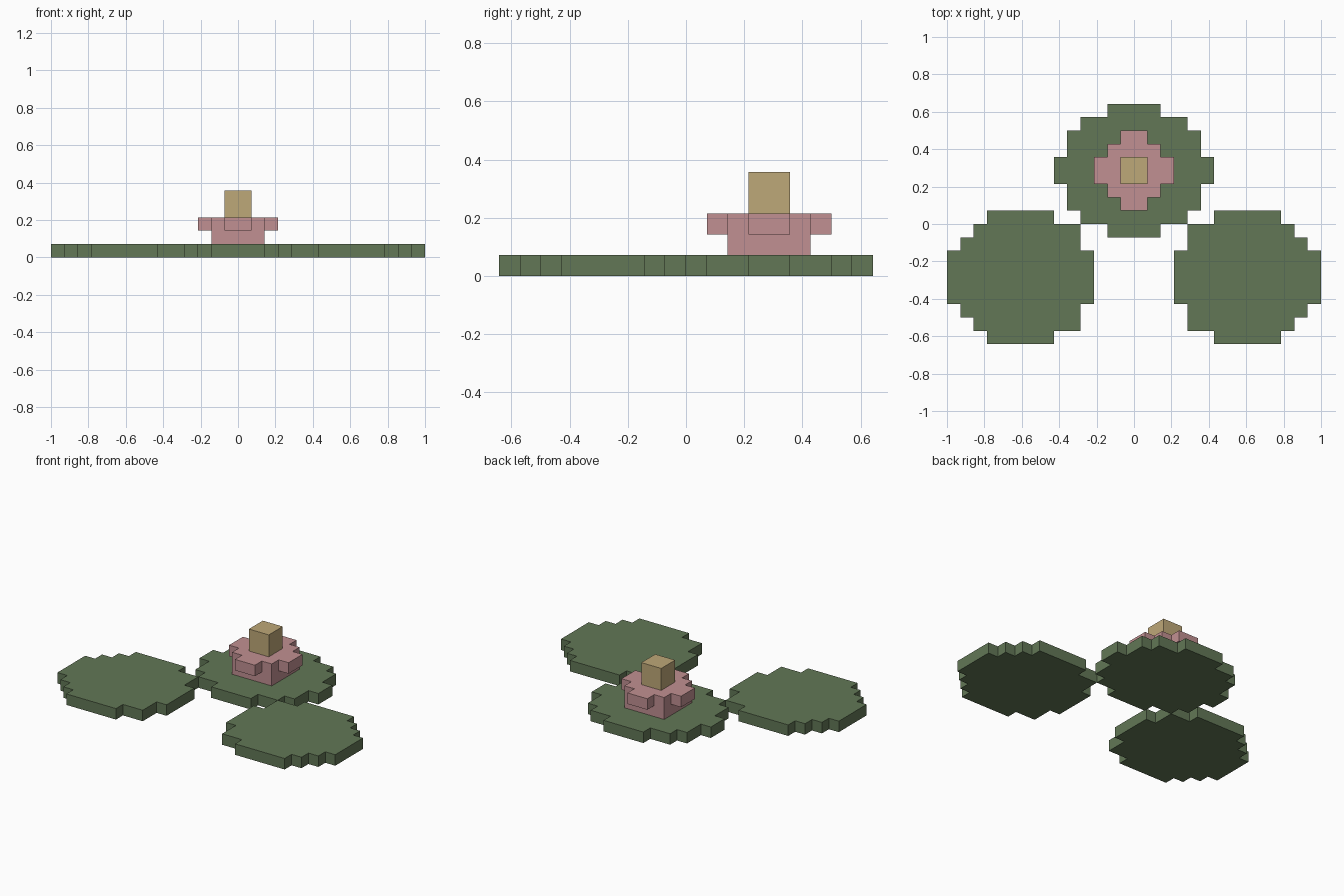
import bpy
import bmesh

cube = bpy.data.objects.get("Cube")
if cube:
    bpy.data.objects.remove(cube, do_unlink=True)

U = 1 / 14  # size of one block


def material(name, rgb):
    """Flat material from 0-255 sRGB values."""
    col = []
    for c in rgb:
        c /= 255
        col.append(c / 12.92 if c <= 0.04045 else ((c + 0.055) / 1.055) ** 2.4)
    col.append(1.0)
    m = bpy.data.materials.new(name)
    m.use_nodes = True
    m.diffuse_color = col
    bsdf = m.node_tree.nodes["Principled BSDF"]
    bsdf.inputs["Base Color"].default_value = col
    bsdf.inputs["Roughness"].default_value = 0.9
    return m


def slab(name, rows, centre, z0, z1, mat, flip=1):
    """Extrude a stepped outline. Each row is (y_top, y_bottom, x_left, x_right) in blocks."""
    left, right = [], []
    for top, bottom, x0, x1 in rows:
        for side, x in ((left, x0), (right, x1)):
            for y in (top, bottom):
                # skip the joint where neighbouring rows share an edge
                if side and side[-1] == (x, y):
                    side.pop()
                else:
                    side.append((x, y))
    outline = left + right[::-1]
    bm = bmesh.new()
    base = bm.faces.new([bm.verts.new((x * flip * U, y * U, z0 * U)) for x, y in outline])
    ext = bmesh.ops.extrude_face_region(bm, geom=[base], use_keep_orig=True)
    top_verts = [g for g in ext["geom"] if isinstance(g, bmesh.types.BMVert)]
    bmesh.ops.translate(bm, verts=top_verts, vec=(0, 0, (z1 - z0) * U))
    bmesh.ops.recalc_face_normals(bm, faces=bm.faces)
    mesh = bpy.data.meshes.new(name)
    bm.to_mesh(mesh)
    bm.free()
    mesh.materials.append(mat)
    obj = bpy.data.objects.new(name, mesh)
    obj.location = (centre[0] * U, centre[1] * U, 0)
    bpy.context.collection.objects.link(obj)
    return obj


def mirrored(half):
    """Complete the rows below the middle row from those above it."""
    return half + [(-b, -t, x0, x1) for t, b, x0, x1 in half[-2::-1]]


green = material("leaf green", (98, 119, 86))
pink = material("petal pink", (193, 144, 146))
yellow = material("pollen yellow", (190, 168, 120))

# Round back pad that carries the flower
back_rows = mirrored([(5, 4, -2, 2), (4, 3, -4, 4), (3, 1, -5, 5), (1, -1, -6, 6)])
slab("back_lily_pad", back_rows, (0, 4), 0, 1, green)

# Pair of front pads, mirrored left and right
side_rows = mirrored([(5, 4, -2, 3), (4, 3, -4, 4), (3, 2, -4, 5), (2, -2, -5, 6)])
slab("left_lily_pad", side_rows, (8, -4), 0, 1, green)
slab("right_lily_pad", side_rows, (-8, -4), 0, 1, green, flip=-1)

# Flower: square base, cross-shaped petals, yellow centre
slab("flower_base", [(2, -2, -2, 2)], (0, 4), 1, 2, pink)
petal_rows = mirrored([(3, 2, -1, 1), (2, 1, -2, 2), (1, -1, -3, 3)])
slab("flower_petals", petal_rows, (0, 4), 2, 3, pink)
slab("flower_centre", [(1, -1, -1, 1)], (0, 4), 3, 5, yellow)
